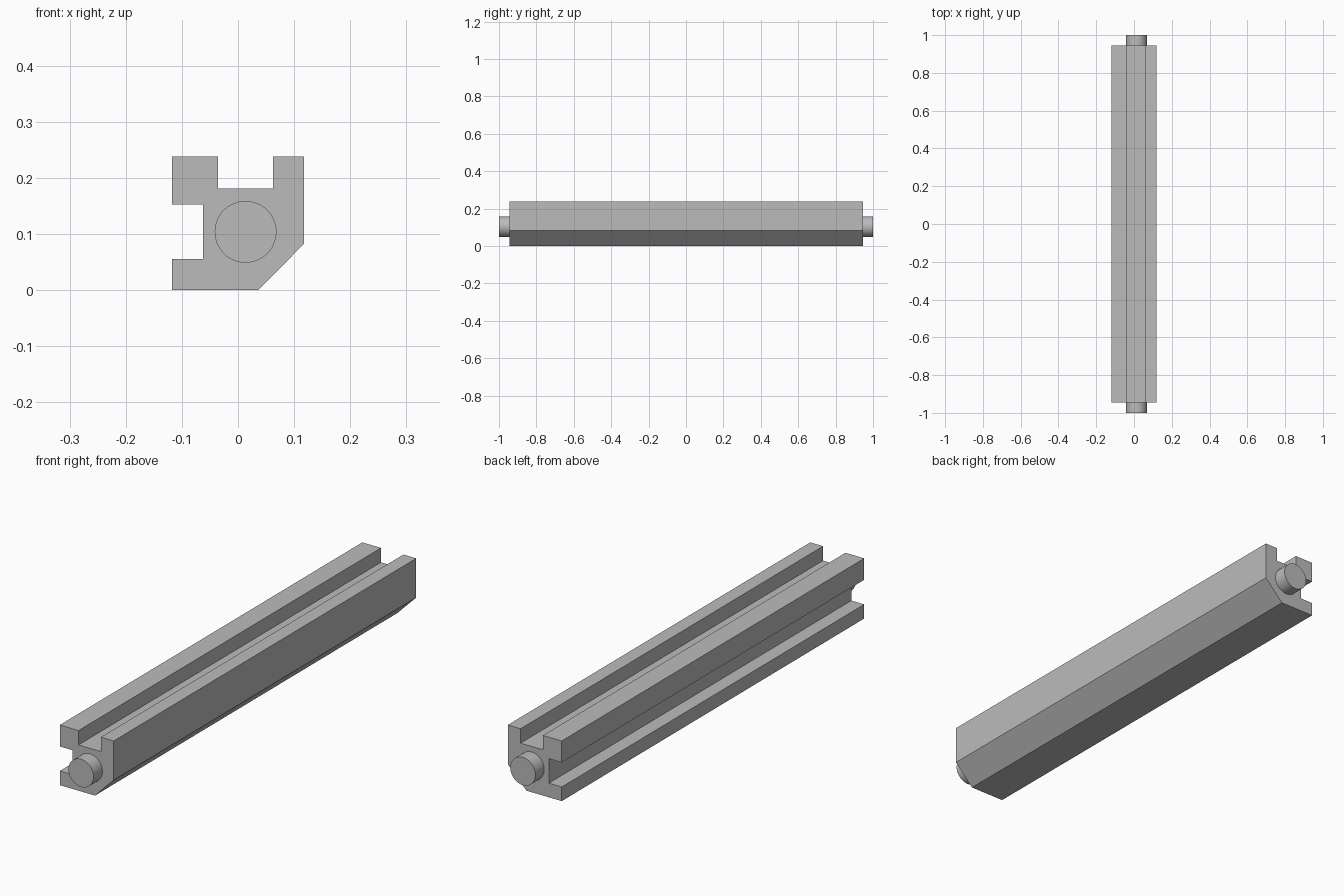
import bpy, bmesh
from math import radians
from mathutils import Matrix

cube = bpy.data.objects.get("Cube")
if cube:
    bpy.data.objects.remove(cube, do_unlink=True)

HALF_BODY = 0.945
PIN_X, PIN_Z, PIN_R = 0.0135, 0.104, 0.055

grey = bpy.data.materials.new("plain grey")
grey.use_nodes = True
grey.diffuse_color = (0.5, 0.5, 0.5, 1)
grey.node_tree.nodes["Principled BSDF"].inputs["Base Color"].default_value = (0.5, 0.5, 0.5, 1)


def add_object(name, bm):
    bmesh.ops.recalc_face_normals(bm, faces=bm.faces)
    mesh = bpy.data.meshes.new(name)
    bm.to_mesh(mesh)
    bm.free()
    mesh.materials.append(grey)
    obj = bpy.data.objects.new(name, mesh)
    bpy.context.collection.objects.link(obj)
    return obj


# Slotted rail: cross-section in x, z with two grooves and a chamfered corner
profile = [(-0.118, 0), (0.036, 0), (0.118, 0.083), (0.118, 0.238),
           (0.062, 0.238), (0.062, 0.181), (-0.036, 0.181), (-0.036, 0.238),
           (-0.118, 0.238), (-0.118, 0.153), (-0.062, 0.153), (-0.062, 0.056),
           (-0.118, 0.056)]
bm = bmesh.new()
section = bm.faces.new([bm.verts.new((x, -HALF_BODY, z)) for x, z in profile])
extruded = bmesh.ops.extrude_face_region(bm, geom=[section], use_keep_orig=True)
moved = [v for v in extruded["geom"] if isinstance(v, bmesh.types.BMVert)]
bmesh.ops.translate(bm, verts=moved, vec=(0, 2 * HALF_BODY, 0))
add_object("slotted_rail", bm)

# Round end pins, seated slightly inside the rail
for name, side in (("front_pin", -1), ("back_pin", 1)):
    inner, outer = HALF_BODY - 0.02, 1.0
    place = (Matrix.Translation((PIN_X, side * (inner + outer) / 2, PIN_Z))
             @ Matrix.Rotation(radians(90), 4, 'X'))
    bm = bmesh.new()
    bmesh.ops.create_cone(bm, cap_ends=True, segments=64, radius1=PIN_R,
                          radius2=PIN_R, depth=outer - inner, matrix=place)
    pin = add_object(name, bm)
    bpy.ops.object.select_all(action='DESELECT')
    pin.select_set(True)
    bpy.context.view_layer.objects.active = pin
    bpy.ops.object.shade_smooth_by_angle(angle=radians(30))
